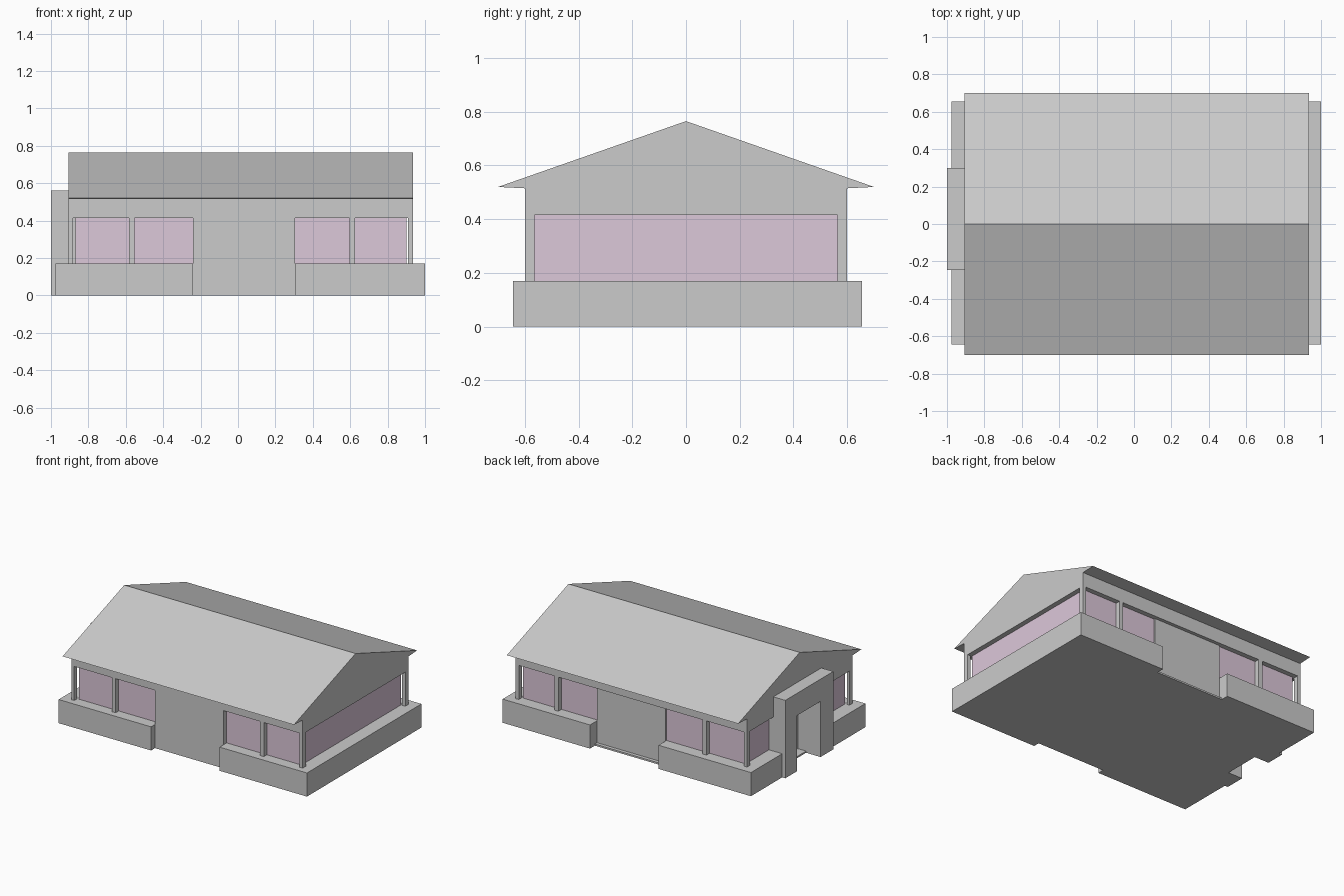
import bpy, bmesh
from mathutils import Vector

if "Cube" in bpy.data.objects:
    bpy.data.objects.remove(bpy.data.objects["Cube"])

glass = bpy.data.materials.new("tinted_glass")
glass.diffuse_color = (0.72, 0.58, 0.70, 1)
glass.use_nodes = True
glass.node_tree.nodes["Principled BSDF"].inputs["Base Color"].default_value = glass.diffuse_color


def prism(name, pts, offset, mat=None):
    """Closed solid from a planar outline swept along an offset."""
    bm = bmesh.new()
    face = bm.faces.new([bm.verts.new(p) for p in pts])
    ext = bmesh.ops.extrude_face_region(bm, geom=[face])
    verts = [v for v in ext["geom"] if isinstance(v, bmesh.types.BMVert)]
    bmesh.ops.translate(bm, verts=verts, vec=Vector(offset))
    bmesh.ops.recalc_face_normals(bm, faces=bm.faces)
    me = bpy.data.meshes.new(name)
    bm.to_mesh(me)
    bm.free()
    ob = bpy.data.objects.new(name, me)
    bpy.context.collection.objects.link(ob)
    if mat:
        me.materials.append(mat)
    return ob


def box(name, x0, x1, y0, y1, z0, z1, mat=None):
    return prism(name, [(x0, y0, z0), (x1, y0, z0), (x1, y1, z0), (x0, y1, z0)],
                 (0, 0, z1 - z0), mat)


L, R, W = -0.905, 0.935, 0.6        # wall ends and half depth
SILL, HEAD, EAVE = 0.17, 0.415, 0.518
GAP0, GAP1 = -0.24, 0.305           # gap between planters, front and back
P0, P1 = -0.245, 0.30               # side portal width
D0, D1, DOOR_X = -0.10, 0.165, -0.82  # door opening and door plane

# Gabled roof with overhanging eaves
roof = [(-0.7, 0.52), (0, 0.765), (0.7, 0.52), (W, 0.515), (-W, 0.515)]
prism("roof", [(L, y, z) for y, z in roof], (R - L, 0, 0))

# Wall band over the windows
box("header_wall", L, R, -W, W, HEAD, EAVE)

# Floor slab, notched at the side door
floor = [(L, -W), (R, -W), (R, W), (L, W), (L, D1), (L + 0.02, D1), (L + 0.02, D0), (L, D0)]
prism("floor_slab", [(x, y, 0) for x, y in floor], (0, 0, 0.012))

# Low base walls
box("right_base", GAP1, 1.0, -0.645, 0.655, 0, SILL)
left = [(GAP0, -0.645), (GAP0, 0.655), (-0.975, 0.655), (-0.975, P1),
        (DOOR_X, P1), (DOOR_X, P0), (-0.975, P0), (-0.975, -0.645)]
prism("left_base", [(x, y, 0) for x, y in left], (0, 0, SILL))

# Plain centre walls: flush at the front, slightly recessed at the back
box("centre_wall", GAP0, GAP1, -W, 0.575, 0, HEAD)

# Posts, mullions and glazing, front and back
for s, side in ((-1, "front"), (1, "back")):
    y0, y1 = sorted((s * W, s * 0.565))
    for x0, x1 in ((L, -0.883), (-0.583, -0.553), (0.595, 0.625), (0.91, R)):
        box(side + "_post", x0, x1, y0, y1, SILL, HEAD)
    g0, g1 = sorted((s * 0.565, s * 0.545))
    for x0, x1 in ((-0.87, GAP0), (GAP1, 0.9)):
        box(side + "_window", x0, x1, g0, g1, SILL, HEAD, glass)

# Side windows
box("right_window", 0.88, 0.9, -0.565, 0.565, SILL, HEAD, glass)
for y0, y1 in ((-0.565, P0), (P1, 0.565)):
    box("left_window", -0.87, -0.85, y0, y1, SILL, HEAD, glass)

# Entrance portal with recessed door
portal = [(P0, 0), (P0, 0.56), (P1, 0.56), (P1, 0), (D1, 0), (D1, 0.4), (D0, 0.4), (D0, 0)]
prism("portal", [(-1.0, y, z) for y, z in portal], (-0.9 + 1.0, 0, 0))
for y0, y1 in ((P0, D0), (D1, P1)):
    box("door_jamb", -0.9, DOOR_X, y0, y1, 0, HEAD)
box("door", DOOR_X, DOOR_X + 0.02, P0, P1, 0, HEAD)
